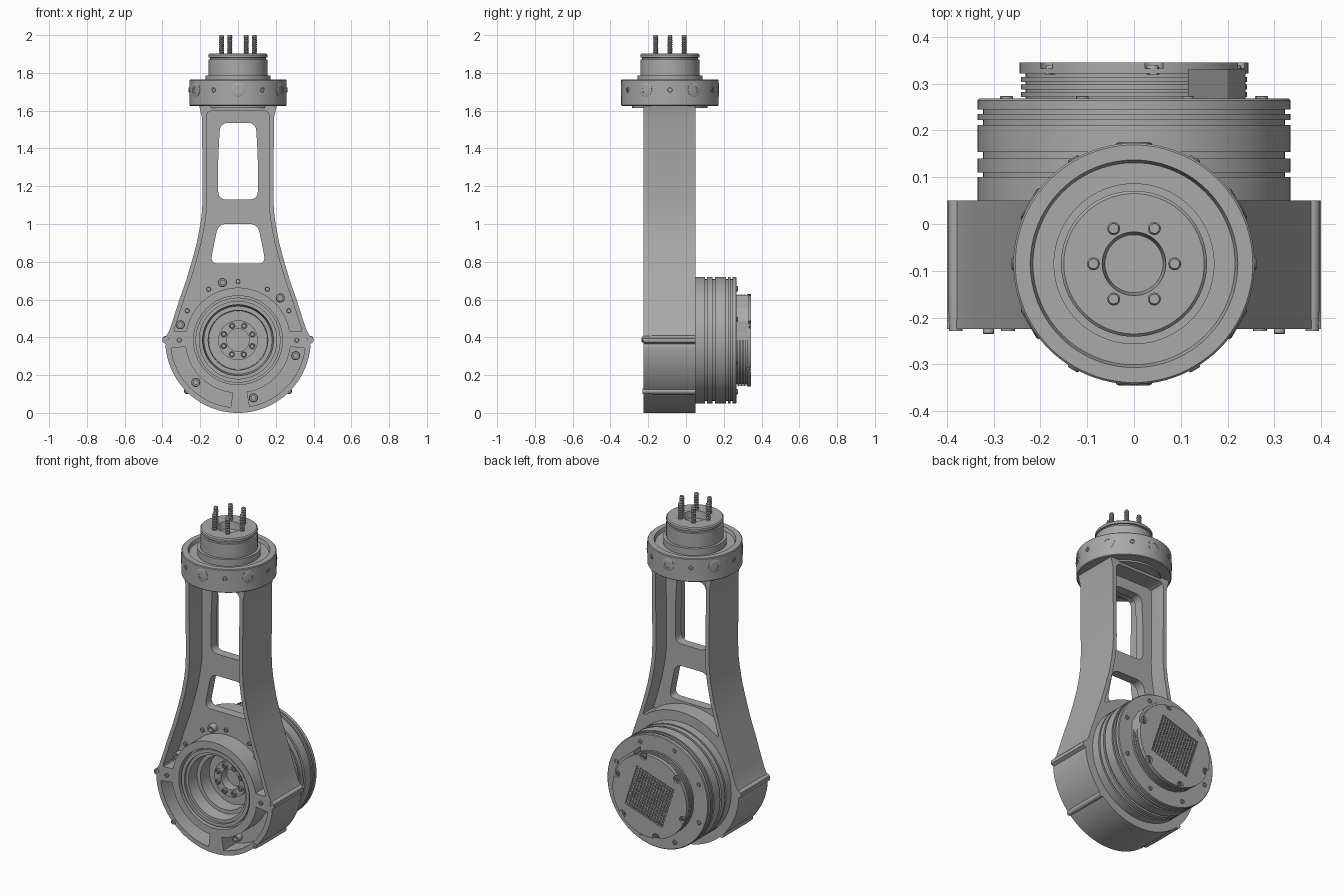
import bpy, bmesh
from math import sin, cos, pi, radians
from mathutils import Matrix, Vector

cube = bpy.data.objects.get("Cube")
if cube:
    bpy.data.objects.remove(cube, do_unlink=True)

HUB_Z = 0.385                      # height of the joint axis
NECK_Y = -0.085                    # depth of the collar axis
FRONT, BACK = -0.225, 0.05         # arm faces

metal = bpy.data.materials.new("machined grey metal")
metal.use_nodes = True
GREY = (0.4, 0.4, 0.4, 1)
metal.diffuse_color = GREY
metal.node_tree.nodes["Principled BSDF"].inputs["Base Color"].default_value = GREY


def finish(bm, name):
    bmesh.ops.recalc_face_normals(bm, faces=bm.faces)
    mesh = bpy.data.meshes.new(name)
    bm.to_mesh(mesh)
    bm.free()
    obj = bpy.data.objects.new(name, mesh)
    bpy.context.collection.objects.link(obj)
    mesh.materials.append(metal)
    return obj


def smooth(obj):
    bpy.ops.object.select_all(action='DESELECT')
    obj.select_set(True)
    bpy.context.view_layer.objects.active = obj
    bpy.ops.object.shade_smooth_by_angle(angle=radians(30))
    return obj


def prism(name, outline, y0, y1):
    """Extrude an (x, z) outline from y0 to y1."""
    bm = bmesh.new()
    face = bm.faces.new([bm.verts.new((x, y0, z)) for x, z in outline])
    new = bmesh.ops.extrude_face_region(bm, geom=[face])["geom"]
    verts = [v for v in new if isinstance(v, bmesh.types.BMVert)]
    bmesh.ops.translate(bm, verts=verts, vec=(0, y1 - y0, 0))
    return finish(bm, name)


def lathe(name, profile, place, axis='Y', steps=72):
    """Spin (radius, height) points around an axis."""
    bm = bmesh.new()
    verts = [bm.verts.new((r, h, 0) if axis == 'Y' else (r, 0, h)) for r, h in profile]
    edges = [bm.edges.new(pair) for pair in zip(verts, verts[1:])]
    bmesh.ops.spin(bm, geom=verts + edges, cent=(0, 0, 0), angle=2 * pi, steps=steps,
                   axis=(0, 1, 0) if axis == 'Y' else (0, 0, 1))
    bmesh.ops.remove_doubles(bm, verts=bm.verts, dist=1e-5)
    bmesh.ops.translate(bm, verts=bm.verts, vec=place)
    return finish(bm, name)


def screw(name, place, direction, r, h):
    """Socket-head screw or bushing pointing along a direction."""
    obj = lathe(name, [(0, 0), (r, 0), (r, h * 0.8), (r * 0.85, h), (r * 0.5, h),
                       (r * 0.5, h * 0.4), (0, h * 0.4)], (0, 0, 0), 'Z', 16)
    turn = Vector(direction).to_track_quat('Z', 'Y').to_matrix().to_4x4()
    obj.data.transform(Matrix.Translation(place) @ turn)
    return smooth(obj)


def arc(r, a0, a1, n=24):
    angles = [radians(a0 + (a1 - a0) * i / n) for i in range(n + 1)]
    return [(r * cos(a), HUB_Z + r * sin(a)) for a in angles]


def mirrored(side):
    """Close a right-hand chain with its mirror image."""
    return side + [(-x, z) for x, z in reversed(side)]


def rounded(pts, r, n=6):
    """Round every corner of an outline."""
    out = []
    for i, p in enumerate(pts):
        p, a, b = Vector(p), Vector(pts[i - 1]), Vector(pts[(i + 1) % len(pts)])
        s, e = p + (a - p).normalized() * r, p + (b - p).normalized() * r
        for k in range(n + 1):
            t = k / n
            q = s * (1 - t) ** 2 + p * 2 * t * (1 - t) + e * t * t
            out.append((q.x, q.y))
    return out


def cut(obj, cutters):
    for c in cutters:
        c.hide_render = True
        mod = obj.modifiers.new("cut", 'BOOLEAN')
        mod.operation, mod.solver, mod.object = 'DIFFERENCE', 'EXACT', c
    graph = bpy.context.evaluated_depsgraph_get()
    mesh = bpy.data.meshes.new_from_object(obj.evaluated_get(graph))
    obj.modifiers.clear()
    obj.data = mesh
    for c in cutters:
        bpy.data.objects.remove(c, do_unlink=True)
    return smooth(obj)


# Arm body: round joint housing flaring into a straight neck
flare = [(0.362, 0.44), (0.342, 0.5), (0.31, 0.6), (0.275, 0.7), (0.245, 0.8),
         (0.218, 0.9), (0.199, 1.0), (0.19, 1.07), (0.188, 1.14)]
lug = [(0.381, 0.365), (0.4, 0.375), (0.4, 0.395), (0.38, 0.405)]
arm = prism("arm_body", mirrored(arc(HUB_Z, -90, -4, 30)[1:] + lug + flare
                                 + [(0.19, 1.56), (0.205, 1.625)]), FRONT, BACK)

# Pockets leave a thin web between two side flanges
inner = [(x - 0.024, z) for x, z in flare]
top = [(0.167, 1.57), (0.16, 1.59), (0.14, 1.6)]
front_edge = arc(0.278, 90, 10)[1:] + [(0.335, 0.43)] + inner + top
back_edge = arc(0.395, 90, 53, 12)[1:] + inner[3:] + top
upper_window = rounded(mirrored([(0.105, 1.13), (0.105, 1.35), (0.095, 1.535)]), 0.045)
lower_window = rounded(mirrored([(0.147, 0.79), (0.105, 1.0)]), 0.045)
cutters = [prism("front_pocket", mirrored(front_edge), FRONT - 0.1, -0.105),
           prism("back_pocket", mirrored(back_edge), -0.05, BACK + 0.1),
           prism("upper_window", upper_window, -0.5, 0.5),
           prism("lower_window", lower_window, -0.5, 0.5),
           prism("joint_bore", arc(0.235, 0, 355, 71), -0.5, 0.5)]
for a0, a1 in ((187, 264), (280, 353)):
    slot = arc(0.357, a0, a1) + arc(0.28, a1, a0)
    cutters.append(prism("lower_slot", slot, FRONT - 0.1, -0.105))
cut(arm, cutters)

# Rotor seen inside the front bore, with its bolted hub
hub = (0, 0, HUB_Z)
smooth(lathe("front_rotor", [
    (0, 0.04), (0.236, 0.04), (0.236, -0.19), (0.225, -0.19), (0.225, -0.215), (0.205, -0.215),
    (0.205, -0.2), (0.188, -0.2), (0.18, -0.13), (0.158, -0.13), (0.155, -0.05), (0.105, -0.05),
    (0.105, -0.075), (0.06, -0.075), (0.06, -0.02), (0, -0.02)], hub))
for i in range(8):
    x, z = arc(0.082, 45 * i + 22, 0, 1)[0]
    screw("hub_screw", (x, -0.076, z), (0, -1, 0), 0.015, 0.014)

# Drive casing behind the arm, with grooves around it
casing = [(0, 0.03), (0.335, 0.03)]
for g, w in ((0.1, 0.01), (0.14, 0.014), (0.212, 0.01), (0.235, 0.01)):
    casing += [(0.335, g), (0.323, g), (0.323, g + w), (0.335, g + w)]
casing += [(0.335, 0.264), (0.331, 0.268), (0, 0.268)]
smooth(lathe("drive_casing", casing, hub))

# Ribbed end cap with a notched rim
cap = [(0, 0.26), (0.232, 0.26)]
for g in (0.272, 0.288, 0.304):
    cap += [(0.232, g), (0.242, g), (0.242, g + 0.01), (0.232, g + 0.01)]
cap += [(0.232, 0.322), (0.245, 0.322), (0.245, 0.345), (0, 0.345)]
end_cap = lathe("end_cap", cap, hub)
tilt = Matrix.Translation((0, 0, HUB_Z)) @ Matrix.Rotation(radians(-18), 4, 'Y')
HALF = 0.13


def tilted(name, x0, x1, z0, z1, y0, y1):
    obj = prism(name, [(x0, z0), (x1, z0), (x1, z1), (x0, z1)], y0, y1)
    obj.data.transform(tilt)
    return obj


notches = [tilted("vent_recess", -HALF, HALF, -HALF, HALF, 0.325, 0.4)]
for i in range(6):
    x, z = arc(0.235, 60 * i + 20, 0, 1)[0]
    notches.append(prism("rim_notch", [(x + 0.022 * cos(a), z + 0.022 * sin(a))
                                       for a in [pi * k / 8 for k in range(16)]], 0.333, 0.4))
    screw("cap_screw", (x * 0.98, 0.32, HUB_Z + (z - HUB_Z) * 0.98), (0, 1, 0), 0.013, 0.02)
cut(end_cap, notches)

# Vent grille of crossed bars
COUNT = 15
for i in range(1, COUNT):
    p = -HALF + 2 * HALF * i / COUNT
    tilted("vent_bar", p - 0.004, p + 0.004, -HALF, HALF, 0.323, 0.342)
    tilted("vent_crossbar", -HALF, HALF, p - 0.003, p + 0.003, 0.323, 0.341)

# Connector block beside the cap
block = [(0.115, 0), (0.238, 0), (0.238, 0.1), (0.2, 0.17), (0.115, 0.24)]
prism("connector_block", [(x, z + HUB_Z) for x, z in block], 0.262, 0.33)

# Screws on the casing rim, the web and the housing edge
for i in range(8):
    x, z = arc(0.295, 45 * i + 22, 0, 1)[0]
    screw("casing_screw", (x, 0.266, z), (0, 1, 0), 0.013, 0.008)
for i in range(6):
    x, z = arc(0.316, 60 * i + 45, 0, 1)[0]
    screw("web_screw", (x, -0.11, z), (0, -1, 0), 0.024, 0.035)
for a in (0, 30, 60, 90, 120, 150, 180):
    x, z = arc(0.311, a, 0, 1)[0]
    screw("web_pin", (x, -0.11 if 0 < a < 180 else FRONT, z), (0, -1, 0), 0.012, 0.01)
for a in (1, 179, -45, 225):
    x, z = arc(0.381, a, 0, 1)[0]
    screw("edge_lug", (x, BACK, z), (0, -1, 0), 0.017, BACK - FRONT + 0.004)

# Collar and stepped spigot on top of the neck
neck = (0, NECK_Y, 0)
smooth(lathe("collar", [
    (0, 1.615), (0.2, 1.615), (0.2, 1.625), (0.254, 1.625), (0.258, 1.629), (0.258, 1.761),
    (0.254, 1.765), (0.222, 1.765), (0.216, 1.745), (0.172, 1.745), (0.172, 1.785),
    (0.156, 1.785), (0.156, 1.87), (0.148, 1.872), (0.148, 1.88), (0.156, 1.882), (0.156, 1.896),
    (0.15, 1.902), (0.068, 1.902), (0.062, 1.86), (0, 1.86)], neck, 'Z', 96))
for i in range(12):
    a = radians(30 * i - 90)
    out = Vector((cos(a), sin(a), 0))
    big = i % 2 == 0
    screw("collar_bushing" if big else "collar_pin",
          Vector((0, NECK_Y, 1.71)) + out * (0.248 if big else 0.25), out,
          0.038 if big else 0.013, 0.012)

# Threaded studs standing on the spigot
thread = [(0, 1.89)]
for k in range(11):
    thread += [(0.014, 1.89 + k * 0.01), (0.011, 1.895 + k * 0.01)]
thread += [(0.011, 2.0), (0, 2.0)]
for i in range(6):
    a = radians(60 * i)
    smooth(lathe("threaded_stud", thread, (0.087 * cos(a), NECK_Y + 0.087 * sin(a), 0), 'Z', 12))
